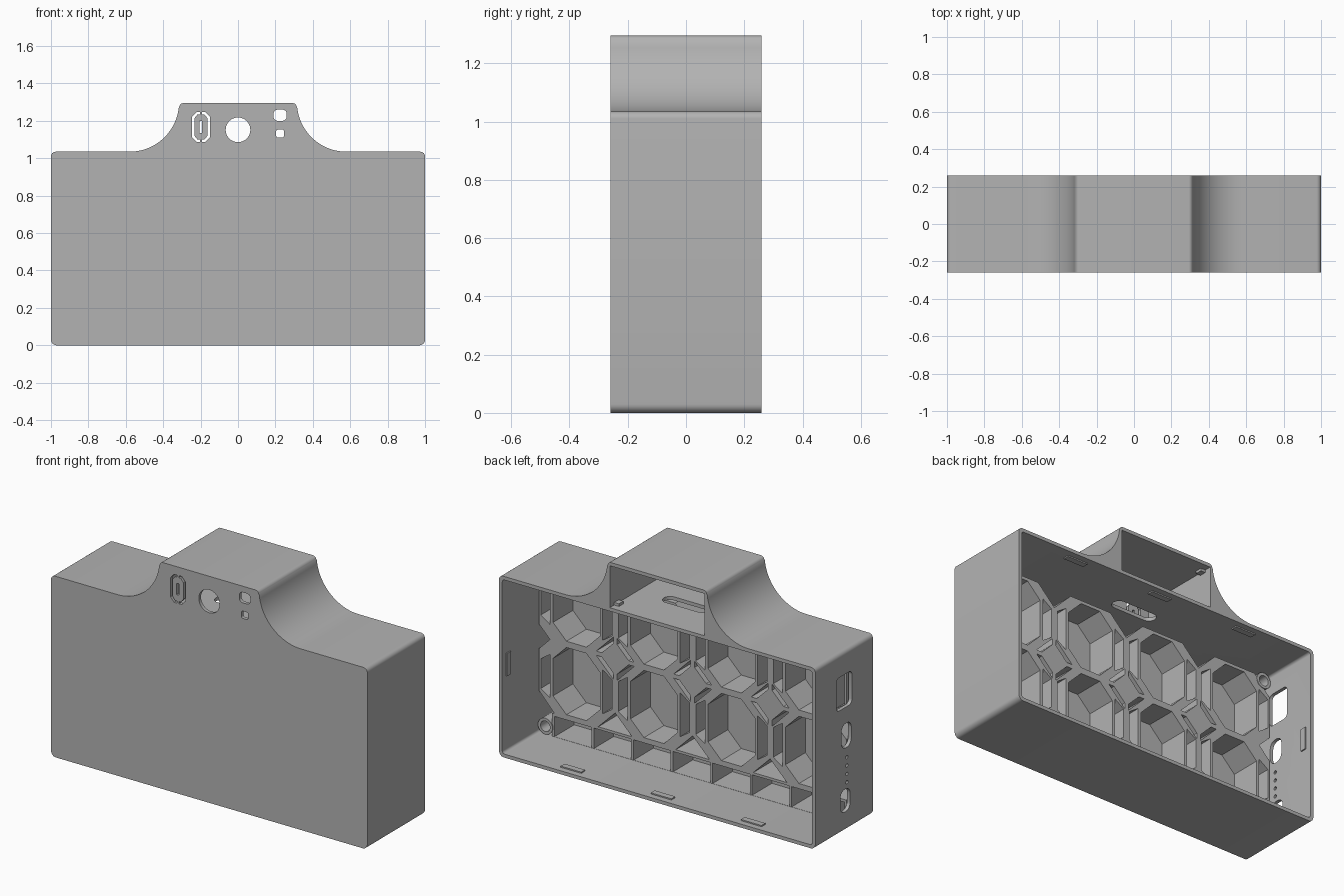
import bpy, bmesh, math
from mathutils import Vector

if "Cube" in bpy.data.objects:
    bpy.data.objects.remove(bpy.data.objects["Cube"])

grey = bpy.data.materials.new("matte_grey")
grey.use_nodes = True
grey.diffuse_color = (0.45, 0.45, 0.45, 1)
grey.node_tree.nodes["Principled BSDF"].inputs["Base Color"].default_value = (0.45, 0.45, 0.45, 1)

FRONT, BACK, WALL = -0.26, 0.26, 0.02
TOP, HUMP_TOP = 1.035, 1.295
FLOOR = FRONT + WALL      # inner side of the front plate
RIM = -0.06               # open rim of the cell holder


def arc(cx, cz, r, a0, a1, n=6):
    return [(cx + r * math.cos(math.radians(a0 + (a1 - a0) * i / n)),
             cz + r * math.sin(math.radians(a0 + (a1 - a0) * i / n))) for i in range(n + 1)]


def rrect(cx, cz, w, h, r, n=5):
    pts = []
    for sx, sz, a in ((1, 1, 0), (-1, 1, 90), (-1, -1, 180), (1, -1, 270)):
        pts += arc(cx + sx * (w / 2 - r), cz + sz * (h / 2 - r), r, a, a + 90, n)
    return pts


def rect(x0, x1, z0, z1):
    return [(x0, z0), (x1, z0), (x1, z1), (x0, z1)]


def octagon(cx, cz, hw, hh, c):
    return [(cx + hw, cz - hh + c), (cx + hw, cz + hh - c), (cx + hw - c, cz + hh),
            (cx - hw + c, cz + hh), (cx - hw, cz + hh - c), (cx - hw, cz - hh + c),
            (cx - hw + c, cz - hh), (cx + hw - c, cz - hh)]


def prisms(name, parts):
    """Each part is (profile, axis, start, end), extruded along the axis."""
    bm = bmesh.new()
    place = {"x": lambda u, v, t: (t, u, v), "y": lambda u, v, t: (u, t, v),
             "z": lambda u, v, t: (u, v, t)}
    for pts, axis, a, b in parts:
        lo = [bm.verts.new(place[axis](u, v, a)) for u, v in pts]
        hi = [bm.verts.new(place[axis](u, v, b)) for u, v in pts]
        bm.faces.new(lo)
        bm.faces.new(hi)
        for i in range(len(pts)):
            j = (i + 1) % len(pts)
            bm.faces.new((lo[i], lo[j], hi[j], hi[i]))
    bmesh.ops.recalc_face_normals(bm, faces=bm.faces)
    mesh = bpy.data.meshes.new(name)
    bm.to_mesh(mesh)
    bm.free()
    mesh.materials.append(grey)
    ob = bpy.data.objects.new(name, mesh)
    bpy.context.collection.objects.link(ob)
    return ob


def carve(ob, *cut_groups):
    """Subtract groups of prisms and keep the finished mesh."""
    cutters = [prisms("cutter", group) for group in cut_groups]
    for cutter in cutters:
        cutter.hide_render = True
        mod = ob.modifiers.new("cut", "BOOLEAN")
        mod.operation, mod.solver, mod.object = "DIFFERENCE", "EXACT", cutter
    bpy.context.view_layer.update()
    dg = bpy.context.evaluated_depsgraph_get()
    mesh = bpy.data.meshes.new_from_object(ob.evaluated_get(dg))
    ob.modifiers.clear()
    ob.data = mesh
    for cutter in cutters:
        bpy.data.objects.remove(cutter)


def smooth(ob):
    bpy.ops.object.select_all(action="DESELECT")
    ob.select_set(True)
    bpy.context.view_layer.objects.active = ob
    bpy.ops.object.shade_smooth_by_angle(angle=math.radians(30))


# Shell outline: rounded box with a hump that sweeps up from the top
half = (arc(0.97, 0.03, 0.03, -90, 0) + arc(0.975, TOP - 0.025, 0.025, 0, 90)
        + arc(0.58, HUMP_TOP + 0.005, 0.265, 270, 186, 20)
        + arc(0.292, HUMP_TOP - 0.022, 0.022, 10, 90))
outline = half + [(-x, z) for x, z in reversed(half)]
shell = prisms("shell", [(outline, "y", FRONT, BACK)])

cavities = [(rrect(0, 0.5175, 1.96, 0.995, 0.015), "y", FLOOR, 0.4),
            (rect(-0.3, 0.3, TOP, HUMP_TOP - WALL), "y", FLOOR, 0.4)]

# Front openings: round window, two small windows, bracket-shaped outline
bracket = [(-0.03, 0.08), (0.024, 0.08), (0.047, 0.055), (0.047, -0.055), (0.024, -0.08),
           (0.0, -0.08), (0.0, -0.068), (0.018, -0.068), (0.034, -0.048),
           (0.034, 0.048), (0.018, 0.068), (-0.03, 0.068)]
bracket = [(max(x, 0.006), z) for x, z in bracket]
f0, f1 = FRONT - 0.1, FLOOR + 0.03
front_cuts = [(arc(0, 1.152, 0.066, 0, 348.75, 31), "y", f0, f1),
              (rrect(0.225, 1.23, 0.07, 0.06, 0.022), "y", f0, f1),
              (rrect(0.225, 1.132, 0.042, 0.042, 0.01), "y", f0, f1),
              (rect(-0.206, -0.192, 1.135, 1.2), "y", f0, f1)]
for s in (1, -1):
    front_cuts.append(([(-0.198 + s * x, 1.167 + s * z) for x, z in bracket], "y", f0, f1))

# Side ports, indicator holes and the cable slot into the hump
side_cuts = [(rrect(y, z, w, h, r), "x", -1.1, -0.95) for y, z, w, h, r in
             ((0.0, 0.805, 0.14, 0.19, 0.025), (-0.02, 0.547, 0.09, 0.14, 0.04),
              (-0.01, 0.178, 0.09, 0.13, 0.04))]
side_cuts += [(arc(-0.025, 0.276 + 0.048 * i, 0.01, 0, 330, 11), "x", -1.1, -0.95)
              for i in range(4)]
side_cuts.append((rrect(0, 0, 0.28, 0.08, 0.039), "z", 0.98, 1.06))
carve(shell, cavities, front_cuts, side_cuts)
smooth(shell)

# Cell holder: two rows of four octagonal cells with notched edges
PITCH, ROW, MID, NOTCH, EDGE = 0.49, 0.42, 0.57, 0.11, 0.972
cols = [PITCH * (i - 1.5) for i in range(4)]
upper = []
for c in reversed(cols):
    upper += [(min(c + PITCH / 2, EDGE), MID + ROW - NOTCH),
              (c + PITCH / 2 - NOTCH, MID + ROW), (c - PITCH / 2 + NOTCH, MID + ROW)]
upper.append((-EDGE, MID + ROW - NOTCH))
lower = [(-x, 2 * MID - z) for x, z in upper]
side_notch = EDGE - 0.07
block = upper + [(-EDGE, MID + 0.07), (-side_notch, MID), (-EDGE, MID - 0.07)]
block += lower + [(EDGE, MID - 0.07), (side_notch, MID), (EDGE, MID + 0.07)]
holder = prisms("cell_holder", [(block, "y", FLOOR - 0.005, RIM)])

pockets = []
for c in cols:
    for z in (MID - ROW / 2, MID + ROW / 2):
        pockets.append((octagon(c, z, 0.148, 0.192, 0.085), "y", FLOOR, 0.1))
        for s in (1, -1):
            slot = [(0.166, -0.125), (0.225, -0.085), (0.225, 0.085), (0.166, 0.125)]
            pockets.append(([(c + s * x, z + dz) for x, dz in slot], "y", FLOOR, 0.1))
# Narrow gaps framing the diamond posts
for x in (-PITCH, 0, PITCH):
    for sx in (1, -1):
        for sz in (1, -1):
            gap = [(0.085, 0.012), (0.12, 0.012), (0.012, 0.12), (0.012, 0.085)]
            pockets.append(([(x + sx * u, MID + sz * v) for u, v in gap], "y", FLOOR, 0.1))
carve(holder, pockets)

# Lower rail divided into rectangular bays
rail = prisms("lower_rail", [(rect(-EDGE, 0.89, 0.015, 0.152), "y", FLOOR - 0.005, RIM - 0.002)])
bays = []
for i in range(8):
    x0 = 0.875 - 0.25 * i
    bays.append((rect(max(x0 - 0.235, -0.96), x0, 0.021, 0.137), "y", FLOOR, 0.1))
carve(rail, bays)

# Screw bosses in opposite corners
for name, x, z in (("lower_boss", 0.93, 0.068), ("upper_boss", -0.93, 0.967)):
    boss = prisms(name, [(arc(x, z, 0.046, 0, 345, 23), "y", FLOOR - 0.005, RIM + 0.003)])
    carve(boss, [(arc(x, z, 0.03, 0, 345, 23), "y", FLOOR + 0.02, 0.1)])
    smooth(boss)

# Snap tabs around the open back, and two stops inside the hump
tabs = []
for x in (-0.57, 0, 0.57):
    for z in (WALL, TOP - WALL):
        tabs.append((rect(x - 0.065, x + 0.065, z - 0.007, z + 0.007), "y", 0.19, 0.225))
for s in (1, -1):
    tabs.append((rect(s * 0.98 - 0.007, s * 0.98 + 0.007, 0.45, 0.58), "y", 0.19, 0.225))
prisms("snap_tabs", tabs)
prisms("hump_stops", [(rect(0.27, 0.305, 1.03, 1.05), "y", 0.18, 0.22),
                      (rect(-0.305, -0.27, 1.26, 1.28), "y", 0.18, 0.22)])
